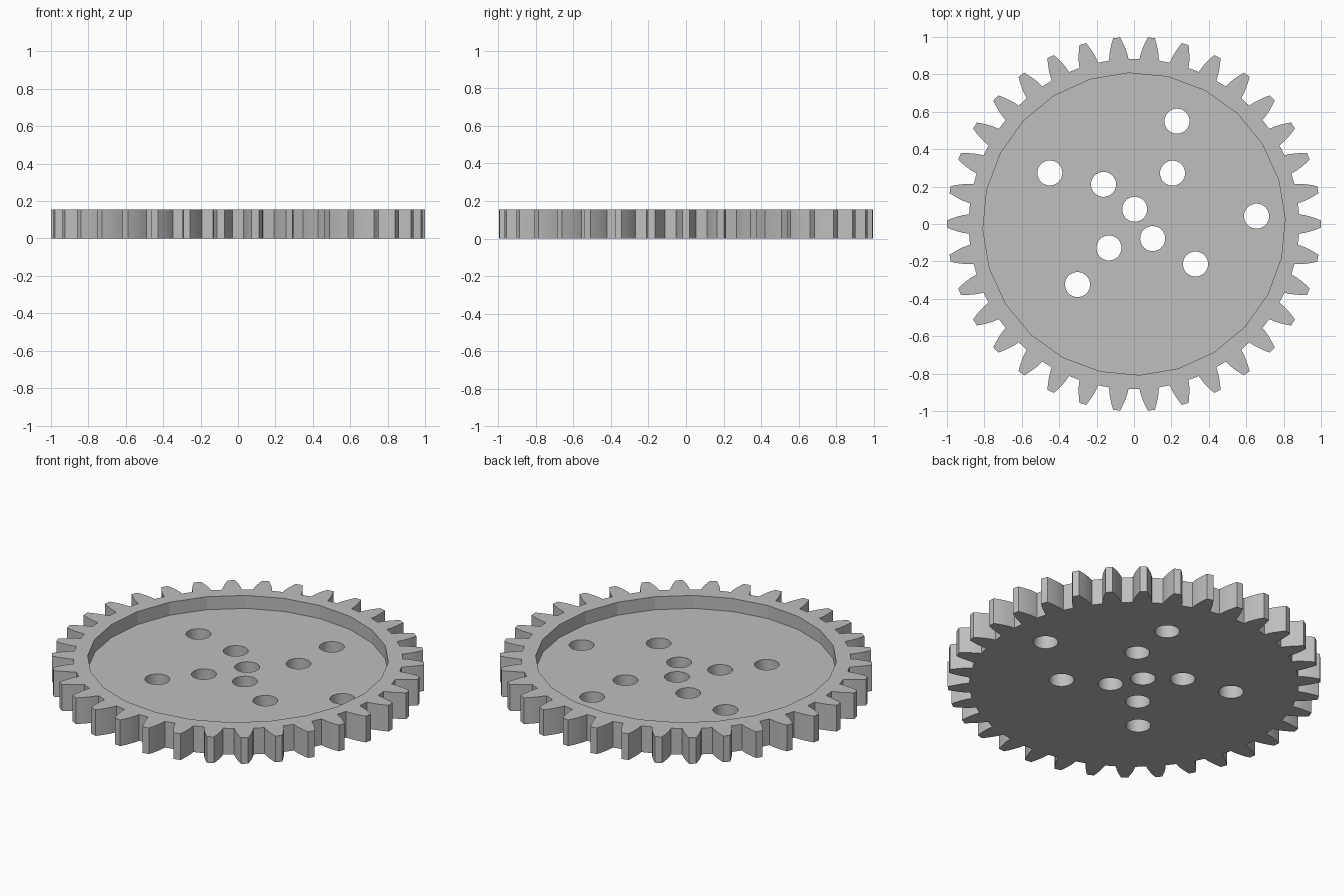
import bpy
import bmesh
from math import cos, sin, pi, tau, radians
from mathutils import Matrix

cube = bpy.data.objects.get("Cube")
if cube:
    bpy.data.objects.remove(cube, do_unlink=True)

THICKNESS = 0.155
FLOOR = 0.078
TEETH = 34
HOLE_RADIUS = 0.067

grey = bpy.data.materials.new("plain grey")
grey.use_nodes = True
colour = (0.52, 0.52, 0.52, 1)
grey.diffuse_color = colour
grey.node_tree.nodes["Principled BSDF"].inputs["Base Color"].default_value = colour


def make_object(name, bm):
    mesh = bpy.data.meshes.new(name)
    bmesh.ops.recalc_face_normals(bm, faces=bm.faces)
    bm.to_mesh(mesh)
    bm.free()
    mesh.materials.append(grey)
    obj = bpy.data.objects.new(name, mesh)
    bpy.context.collection.objects.link(obj)
    return obj


def add_cylinder(bm, x, y, radius, bottom, top, sides, turn=0):
    place = Matrix.Translation((x, y, (bottom + top) / 2)) @ Matrix.Rotation(turn, 4, "Z")
    bmesh.ops.create_cone(bm, cap_ends=True, segments=sides, radius1=radius,
                          radius2=radius, depth=top - bottom, matrix=place)


# Toothed disc: one flank of (radius, half width), mirrored and repeated
flank = [(0.882, 0.052), (0.915, 0.047), (0.945, 0.039), (0.975, 0.029), (1.0, 0.019)]
tooth = [(r, -w) for r, w in flank] + [(r, w) for r, w in reversed(flank)]
bm = bmesh.new()
outline = []
for i in range(TEETH):
    a = tau * i / TEETH
    for r, w in tooth:
        outline.append(bm.verts.new((r * cos(a) - w * sin(a), r * sin(a) + w * cos(a), 0)))
base = bm.faces.new(outline)
raised = bmesh.ops.extrude_face_region(bm, geom=[base], use_keep_orig=True)
bmesh.ops.translate(bm, vec=(0, 0, THICKNESS),
                    verts=[v for v in raised["geom"] if isinstance(v, bmesh.types.BMVert)])
gear = make_object("gear_wheel", bm)

# Round recess in the upper side
bm = bmesh.new()
add_cylinder(bm, 0, 0, 0.808, FLOOR, THICKNESS + 0.1, 24, radians(2))
recess_cutter = make_object("recess_cutter", bm)

# Through holes in the floor
holes = [(0.23, 0.55), (-0.45, 0.273), (-0.163, 0.212), (0.206, 0.272), (0.004, 0.079),
         (0.655, 0.042), (0.1, -0.078), (-0.134, -0.128), (0.329, -0.214), (-0.302, -0.324)]
bm = bmesh.new()
for x, y in holes:
    add_cylinder(bm, x, y, HOLE_RADIUS, -0.1, THICKNESS + 0.2, 32)
hole_cutter = make_object("hole_cutter", bm)

# Cut the disc and keep the finished mesh
cutters = (recess_cutter, hole_cutter)
for cutter in cutters:
    cutter.hide_render = True
    cut = gear.modifiers.new(cutter.name, "BOOLEAN")
    cut.operation = "DIFFERENCE"
    cut.solver = "EXACT"
    cut.object = cutter
bpy.context.view_layer.update()
finished = bpy.data.meshes.new_from_object(
    gear.evaluated_get(bpy.context.evaluated_depsgraph_get()))
gear.modifiers.clear()
gear.data = finished
for cutter in cutters:
    bpy.data.objects.remove(cutter, do_unlink=True)

# Smooth round hole walls, crisp everywhere else
bpy.context.view_layer.objects.active = gear
gear.select_set(True)
bpy.ops.object.shade_smooth_by_angle(angle=radians(14))
